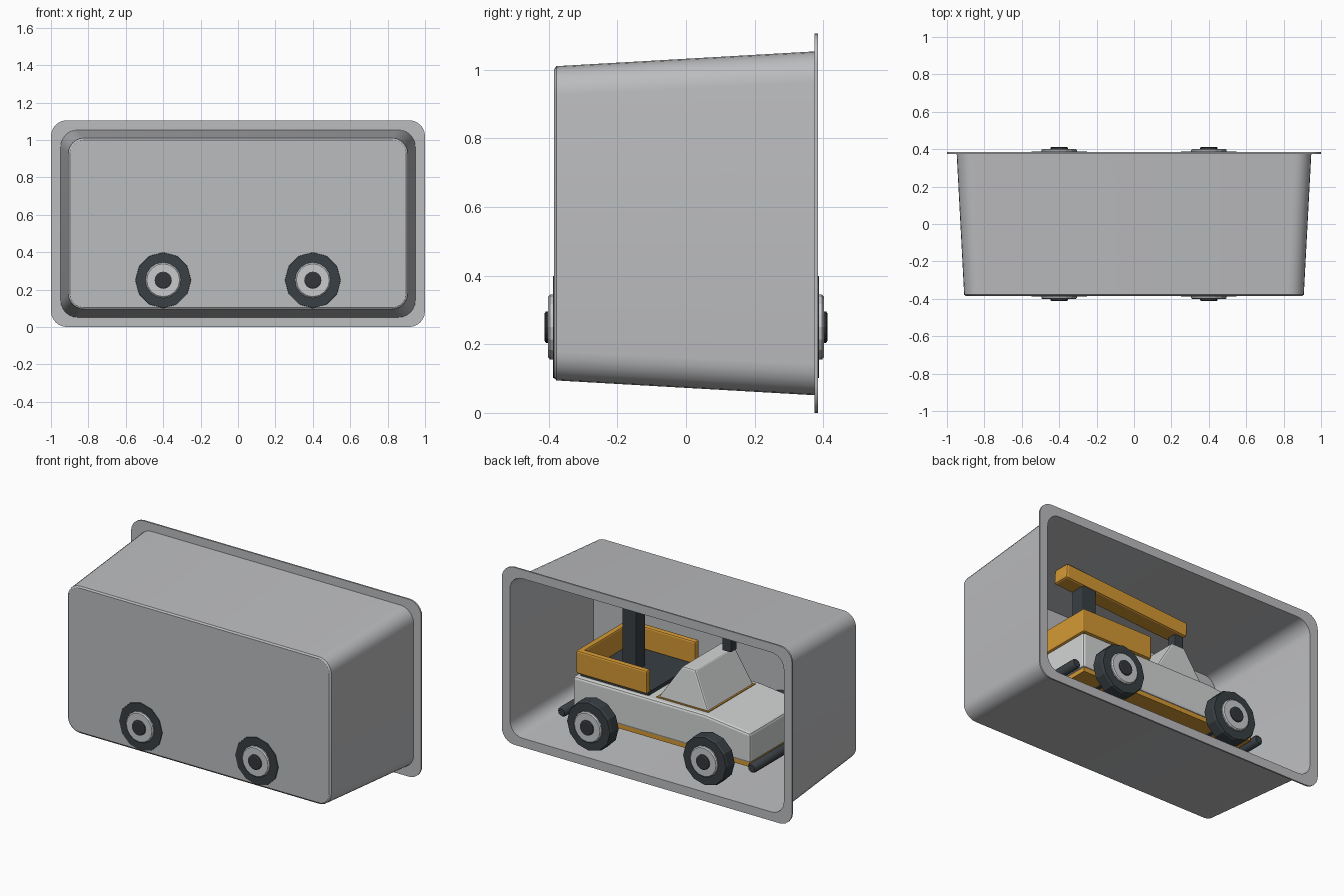
import bpy, bmesh, math
from mathutils import Matrix

if "Cube" in bpy.data.objects:
    bpy.data.objects.remove(bpy.data.objects["Cube"])

def mat(name, r, g, b):
    m = bpy.data.materials.new(name)
    m.diffuse_color = (r, g, b, 1)
    m.use_nodes = True
    m.node_tree.nodes["Principled BSDF"].inputs["Base Color"].default_value = m.diffuse_color
    return m

TRAY = mat("tray grey", 0.50, 0.505, 0.52)
BODY = mat("body light grey", 0.65, 0.66, 0.66)
HUB = mat("hub grey", 0.58, 0.59, 0.60)
ORANGE = mat("bed orange", 0.66, 0.32, 0.035)
SLATE = mat("dark slate", 0.04, 0.05, 0.057)
CAP = mat("cap dark grey", 0.032, 0.036, 0.042)

def finish(name, bm, material, bevel=0, smooth=None, segs=2):
    bmesh.ops.recalc_face_normals(bm, faces=bm.faces)
    me = bpy.data.meshes.new(name)
    bm.to_mesh(me)
    bm.free()
    me.materials.append(material)
    ob = bpy.data.objects.new(name, me)
    bpy.context.collection.objects.link(ob)
    if bevel:
        mod = ob.modifiers.new("bevel", 'BEVEL')
        mod.width, mod.segments, mod.limit_method = bevel, segs, 'ANGLE'
    if smooth:
        bpy.ops.object.select_all(action='DESELECT')
        ob.select_set(True)
        bpy.context.view_layer.objects.active = ob
        bpy.ops.object.shade_smooth_by_angle(angle=math.radians(smooth))
    return ob

def box(name, x, y, z, material, bevel=0, tilt=0):
    bm = bmesh.new()
    bmesh.ops.create_cube(bm, size=1)
    c = ((x[0] + x[1]) / 2, (y[0] + y[1]) / 2, (z[0] + z[1]) / 2)
    s = (x[1] - x[0], y[1] - y[0], z[1] - z[0])
    bm.transform(Matrix.Translation(c) @ Matrix.Rotation(tilt, 4, 'Y') @ Matrix.Diagonal((*s, 1)))
    return finish(name, bm, material, bevel)

def loft(bm, loops):
    rings = [[bm.verts.new(p) for p in l] for l in loops]
    n = len(rings[0])
    for a, b in zip(rings, rings[1:]):
        for i in range(n):
            bm.faces.new((a[i], a[(i + 1) % n], b[(i + 1) % n], b[i]))
    bm.faces.new(rings[0])
    bm.faces.new(rings[-1])

def lathe_y(name, profile, sides, cx, cz, material, smooth=None):
    """Closed solid turned around a y-parallel axis; profile is (y, radius)."""
    bm = bmesh.new()
    loft(bm, [[(cx + r * math.sin(2 * math.pi * i / sides), y,
                cz + r * math.cos(2 * math.pi * i / sides)) for i in range(sides)]
              for y, r in profile])
    return finish(name, bm, material, smooth=smooth)

def side_prism(name, pts, y, material, bevel=0):
    """Outline in x, z carried across the width."""
    bm = bmesh.new()
    loft(bm, [[(px, yy, pz) for px, pz in pts] for yy in (-y, y)])
    return finish(name, bm, material, bevel)

# Tray: rounded rectangles lofted over the outside, round the rim and back inside
def round_rect(hw, hh, r, y, segs=6):
    out = []
    for q, (sx, sz) in enumerate(((1, 1), (-1, 1), (-1, -1), (1, -1))):
        for i in range(segs + 1):
            a = math.pi / 2 * (q + i / segs)
            out.append((sx * (hw - r) + r * math.cos(a), y,
                        0.5525 + sz * (hh - r) + r * math.sin(a)))
    return out

bm = bmesh.new()
loft(bm, [round_rect(*a) for a in (
    (0.898, 0.448, 0.075, -0.385), (0.908, 0.458, 0.085, -0.378),
    (0.948, 0.501, 0.09, 0.375), (1.0, 0.5525, 0.085, 0.375),
    (1.0, 0.5525, 0.085, 0.385), (0.944, 0.497, 0.086, 0.385),
    (0.902, 0.452, 0.08, -0.377))])
finish("display_tray", bm, TRAY, smooth=30)

# Truck body with sloping hood, facing -x
side_prism("truck_body", [(0.59, 0.25), (0.59, 0.47), (-0.32, 0.47), (-0.63, 0.435),
                          (-0.63, 0.25)], 0.27, BODY, 0.015)
box("lower_skirt", (-0.62, 0.58), (-0.262, 0.262), (0.225, 0.256), ORANGE)
box("chassis", (-0.56, 0.56), (-0.16, 0.16), (0.17, 0.23), SLATE)

# Cab: tapered block on a thin base trim
bm = bmesh.new()
loft(bm, [[(x0, -y, z), (x1, -y, z), (x1, y, z), (x0, y, z)]
          for x0, x1, y, z in ((-0.31, 0.035, 0.225, 0.468), (-0.20, -0.11, 0.195, 0.69))])
finish("cab", bm, BODY, 0.01)
box("cab_trim", (-0.316, 0.041), (-0.231, 0.231), (0.467, 0.475), ORANGE)

# Open-ended bed
box("bed_floor", (0.09, 0.56), (-0.24, 0.24), (0.465, 0.492), SLATE)
box("bed_rear_wall", (0.54, 0.578), (-0.258, 0.258), (0.485, 0.63), ORANGE, 0.01)
for s, side in ((-1, "right"), (1, "left")):
    box("bed_wall_" + side, (0.09, 0.57), sorted((s * 0.22, s * 0.258)), (0.485, 0.63),
        ORANGE, 0.01)

# Crane
box("crane_post", (0.312, 0.408), (-0.048, 0.048), (0.48, 0.935), SLATE, 0.008)
box("crane_boom", (-0.34, 0.53), (-0.055, 0.055), (0.905, 0.995), ORANGE, 0.012,
    tilt=-math.radians(4))
box("crane_hook", (-0.33, -0.27), (-0.03, 0.03), (0.77, 0.91), SLATE, 0.005)

# Bumpers, axles and wheels
for x, name in ((-0.4, "front"), (0.4, "rear")):
    end = 0.655 * (1 if x > 0 else -1)
    lathe_y(name + "_bumper", [(-0.29, 0.022), (-0.28, 0.03), (0.28, 0.03), (0.29, 0.022)],
            12, end, 0.235, SLATE, 40)
    lathe_y(name + "_axle", [(-0.32, 0.03), (0.32, 0.03)], 12, x, 0.25, SLATE, 40)
    for s, side in ((-1, "right"), (1, "left")):
        for part, sides, mtl, prof in (
                ("tyre", 12, SLATE, [(0.295, 0.13), (0.31, 0.153), (0.375, 0.153), (0.388, 0.148)]),
                ("hub", 16, HUB, [(0.37, 0.095), (0.396, 0.095), (0.402, 0.088)]),
                ("hub_cap", 16, CAP, [(0.39, 0.046), (0.408, 0.046), (0.412, 0.04)])):
            lathe_y(f"{name}_{side}_{part}", [(s * y, r) for y, r in prof], sides, x, 0.25, mtl)
